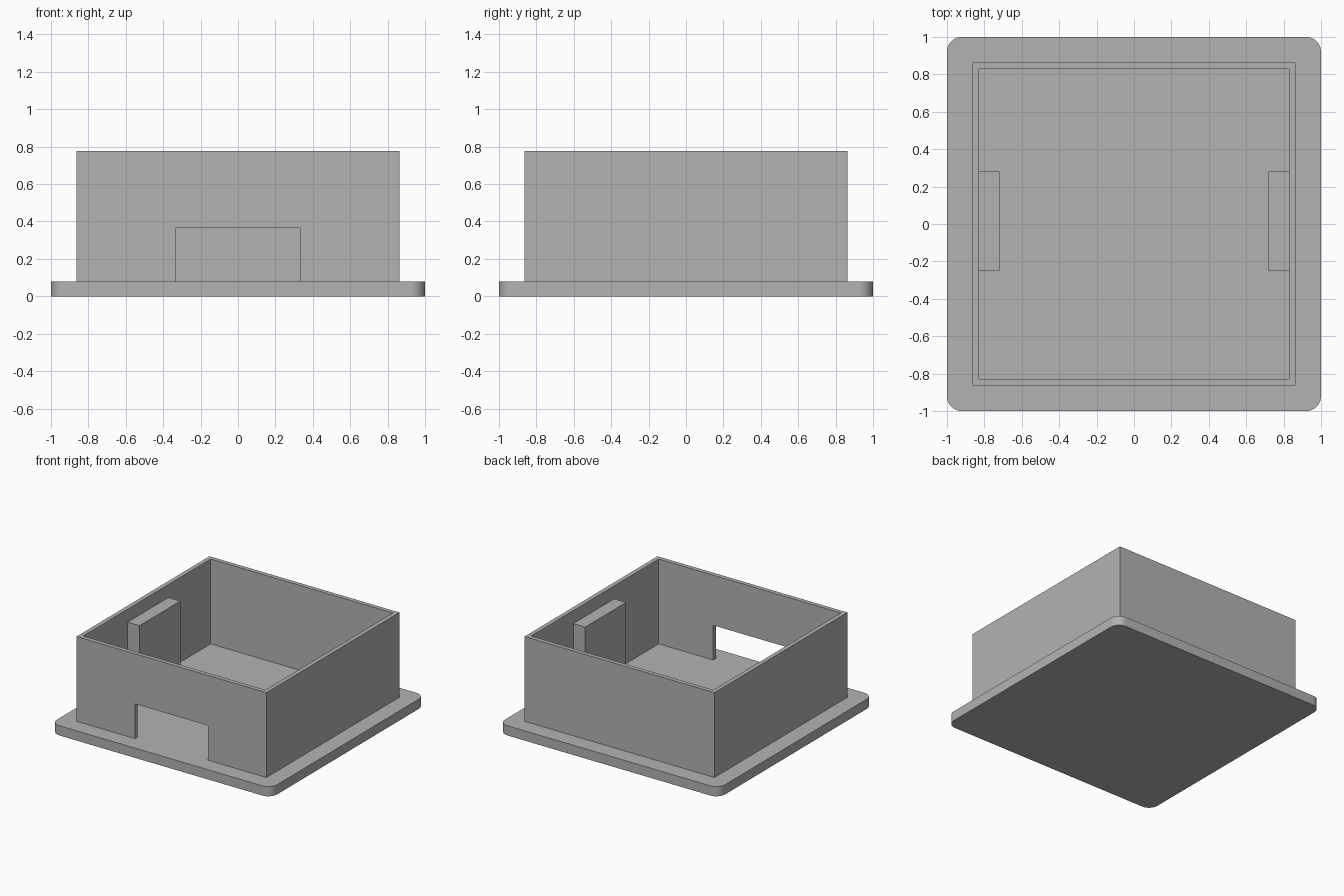
import bpy
import bmesh
import math

if "Cube" in bpy.data.objects:
    bpy.data.objects.remove(bpy.data.objects["Cube"], do_unlink=True)

# Key dimensions
PLATE_TOP = 0.08
WALL_TOP = 0.777
WALL_OUT = 0.863
WALL_IN = 0.828
DOOR_HALF = 0.333
DOOR_TOP = 0.365
BLOCK_IN = 0.72
BLOCK_TOP = 0.67

grey = bpy.data.materials.new("matte grey")
grey.use_nodes = True
color = (0.45, 0.45, 0.45, 1)
grey.diffuse_color = color
grey.node_tree.nodes["Principled BSDF"].inputs["Base Color"].default_value = color


def box(name, low, high, corner=0):
    """Box between two corners, optionally with rounded upright edges."""
    bm = bmesh.new()
    bmesh.ops.create_cube(bm, size=1)
    for v in bm.verts:
        v.co = [h if c > 0 else l for c, l, h in zip(v.co, low, high)]
    if corner:
        upright = [e for e in bm.edges
                   if abs(e.verts[0].co.z - e.verts[1].co.z) > 0.01]
        bmesh.ops.bevel(bm, geom=upright, offset=corner, segments=10,
                        profile=0.5, affect='EDGES')
    mesh = bpy.data.meshes.new(name)
    bm.to_mesh(mesh)
    bm.free()
    mesh.materials.append(grey)
    obj = bpy.data.objects.new(name, mesh)
    bpy.context.collection.objects.link(obj)
    return obj


def cut(target, cutter):
    """Subtract a cutter, apply the result and discard the cutter."""
    cutter.hide_render = True
    bpy.context.view_layer.objects.active = target
    mod = target.modifiers.new("cut", 'BOOLEAN')
    mod.operation = 'DIFFERENCE'
    mod.solver = 'EXACT'
    mod.object = cutter
    bpy.ops.object.modifier_apply(modifier=mod.name)
    bpy.data.objects.remove(cutter, do_unlink=True)


# Base plate with rounded corners
plate = box("base_plate", (-1, -1, 0), (1, 1, PLATE_TOP), corner=0.08)
bpy.ops.object.select_all(action='DESELECT')
plate.select_set(True)
bpy.context.view_layer.objects.active = plate
bpy.ops.object.shade_smooth_by_angle(angle=math.radians(30))

# Open-topped wall ring with a doorway in the front
walls = box("walls", (-WALL_OUT, -WALL_OUT, PLATE_TOP),
            (WALL_OUT, WALL_OUT, WALL_TOP))
cut(walls, box("cavity_cutter", (-WALL_IN, -WALL_IN, -1), (WALL_IN, WALL_IN, 1)))
cut(walls, box("doorway_cutter", (-DOOR_HALF, -1, -1), (DOOR_HALF, -0.5, DOOR_TOP)))

# Upright blocks against both side walls
for name, x0, x1 in (("left_block", BLOCK_IN, WALL_IN),
                     ("right_block", -WALL_IN, -BLOCK_IN)):
    box(name, (x0, -0.25, PLATE_TOP), (x1, 0.28, BLOCK_TOP))
